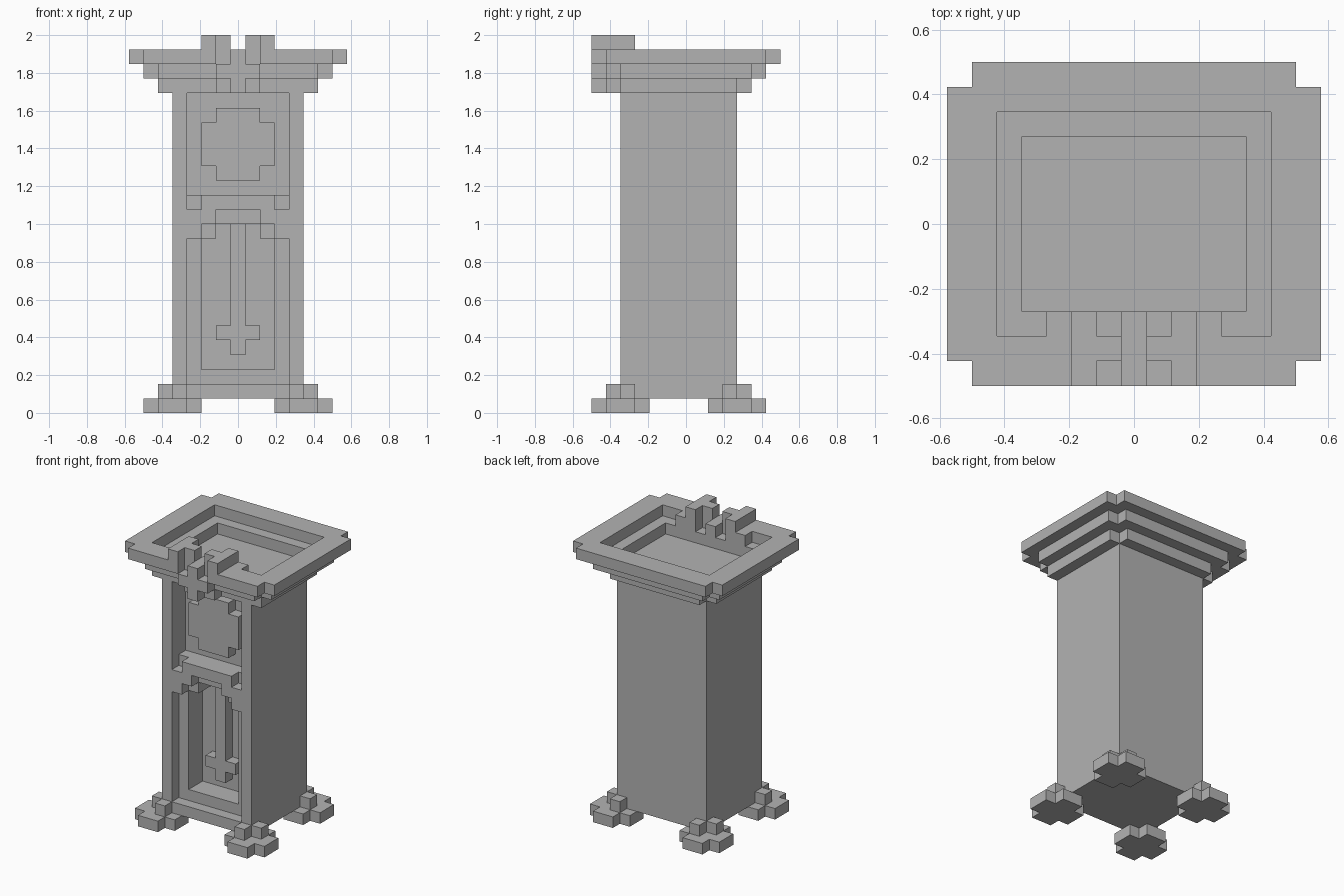
import bpy
import bmesh
from mathutils import Vector

U = 1 / 13  # size of one block

old = bpy.data.objects.get("Cube")
if old:
    bpy.data.objects.remove(old, do_unlink=True)

stone = bpy.data.materials.new("plain grey")
stone.use_nodes = True
GREY = (0.45, 0.45, 0.45, 1)
stone.diffuse_color = GREY
stone.node_tree.nodes["Principled BSDF"].inputs["Base Color"].default_value = GREY


def prism(name, outline, lo, hi, axis="z", centre=(0, 0)):
    """Extrude an outline: a plan (x, y) along z, or an elevation (x, z) along y."""
    bm = bmesh.new()
    rings = []
    for level in (lo, hi):
        ring = []
        for a, b in outline:
            a, b = a + centre[0], b + centre[1]
            co = Vector((a, b, level) if axis == "z" else (a, level, b))
            ring.append(bm.verts.new(co * U))
        rings.append(ring)
    bm.faces.new(rings[0])
    bm.faces.new(rings[1])
    n = len(outline)
    for i in range(n):
        j = (i + 1) % n
        bm.faces.new((rings[0][i], rings[0][j], rings[1][j], rings[1][i]))
    bmesh.ops.recalc_face_normals(bm, faces=bm.faces)
    mesh = bpy.data.meshes.new(name)
    bm.to_mesh(mesh)
    bm.free()
    mesh.materials.append(stone)
    obj = bpy.data.objects.new(name, mesh)
    bpy.context.collection.objects.link(obj)
    return obj


def mirrored(half):
    """Complete an outline from its +x half, listed from low to high."""
    return half + [(-x, v) for x, v in reversed(half)]


def rect(x0, x1, v0, v1):
    return [(x0, v0), (x1, v0), (x1, v1), (x0, v1)]


def carve(target, *cutters):
    """Subtract the cutters one by one and discard them."""
    for cutter in cutters:
        cutter.hide_render = True
        mod = target.modifiers.new("carve", "BOOLEAN")
        mod.operation = "DIFFERENCE"
        mod.solver = "EXACT"
        mod.object = cutter
        bpy.context.view_layer.objects.active = target
        bpy.ops.object.modifier_apply(modifier=mod.name)
        bpy.data.objects.remove(cutter, do_unlink=True)


# Case with a stepped door opening and a dial recess in the front
case = prism("case", rect(-4.5, 4.5, -4.5, 3.5), 1, 22)
door_frame = mirrored([(3.5, 2), (3.5, 12), (2.5, 12), (2.5, 13), (1.5, 13), (1.5, 14)])
door_well = mirrored([(2.5, 3), (2.5, 12), (1.5, 12), (1.5, 13)])
dial_opening = mirrored([(2.5, 15), (2.5, 14), (3.5, 14), (3.5, 23)])
carve(case,
      prism("door_frame_cutter", door_frame, -6, -3.5, "y"),
      prism("door_well_cutter", door_well, -6, -1.5, "y"),
      prism("dial_opening_cutter", dial_opening, -6, -3.5, "y"),
      prism("dial_well_cutter", rect(-3.5, 3.5, 15, 23), -6, -2.5, "y"))

# Dial and pendulum
prism("dial", mirrored([(1.5, 16), (1.5, 17), (2.5, 17), (2.5, 20), (1.5, 20), (1.5, 21)]),
      -3.5, -2.5, "y")
prism("pendulum", mirrored([(0.5, 4), (0.5, 5), (1.5, 5), (1.5, 6), (0.5, 6), (0.5, 13)]),
      -2.5, -1.5, "y")

# Cornice of three widening courses, hollow at the top
prism("lower_cornice", mirrored([(5.5, -4.5), (5.5, 3.5), (4.5, 3.5), (4.5, 4.5)]), 22, 23)


def course(x, y):
    """Plan of a course with its corners notched."""
    return mirrored([(x - 1, -y), (x - 1, 1 - y), (x, 1 - y),
                     (x, y - 1), (x - 1, y - 1), (x - 1, y)])


middle = prism("middle_cornice", course(6.5, 5.5), 23, 24)
carve(middle, prism("floor_cutter", rect(-4.5, 4.5, -3.5, 3.5), 22, 25))

top = prism("top_cornice", course(7.5, 6.5), 24, 25)
carve(top, prism("rim_cutter",
                 mirrored([(3.5, -3.5), (3.5, -4.5), (5.5, -4.5), (5.5, 4.5)]), 23, 26))
for s in (-1, 1):
    for y0, y1 in ((-8, -5.5), (-4.5, -3)):
        carve(top, prism("pocket_cutter", rect(0.5 * s, 1.5 * s, y0, y1), 23, 26))

# Crest: paired scrolls above a hanging cross
for side, s in (("left", 1), ("right", -1)):
    scroll = [(2.5, -6.5), (2.5, -3.5), (1.5, -3.5), (1.5, -4.5),
              (0.5, -4.5), (0.5, -5.5), (1.5, -5.5), (1.5, -6.5)]
    prism(side + "_crest_scroll", [(x * s, y) for x, y in scroll], 25, 26)
prism("crest_cross", mirrored([(0.5, 22), (0.5, 23), (1.5, 23), (1.5, 24)]), -6.5, -5.5, "y")
prism("crest_backing", rect(-1.5, 1.5, -5.5, -4.5), 22, 23)

# Four feet: a cross-shaped pad with two small blocks against the case
pad = mirrored([(1, -2), (1, -1), (2, -1), (2, 1), (1, 1), (1, 2)])
for side, sx in (("left", 1), ("right", -1)):
    for end, sy, cy in (("front", -1, -4.5), ("back", 1, 3.5)):
        name = end + "_" + side + "_foot"
        centre = (4.5 * sx, cy)
        prism(name, pad, 0, 1, centre=centre)
        prism(name + "_side_block", rect(0, sx, 0, -sy), 1, 2, centre=centre)
        prism(name + "_end_block", rect(0, -sx, 0, sy), 1, 2, centre=centre)
